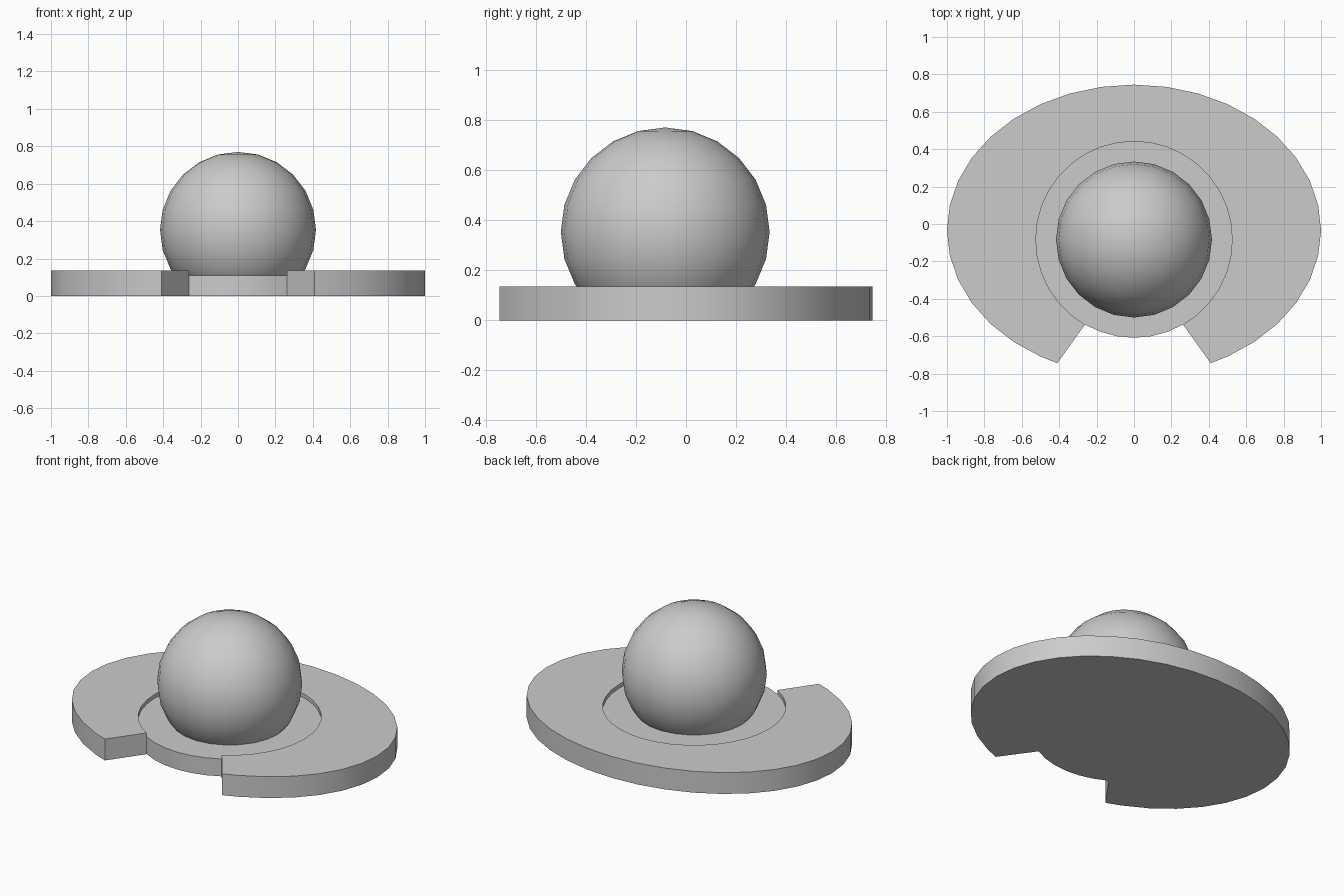
import bpy, bmesh
from math import sin, cos, radians, asin, degrees

if "Cube" in bpy.data.objects:
    bpy.data.objects.remove(bpy.data.objects["Cube"])

DISH_Y, DISH_R = -0.083, 0.525
FLOOR_Z, RIM_Z = 0.11, 0.135


def arc(cy, rx, ry, angles):
    """Points on an ellipse; angles measured from the front (-y), counter-clockwise."""
    return [(rx * sin(radians(a)), cy - ry * cos(radians(a))) for a in angles]


def prism(name, outline, z0, z1):
    bm = bmesh.new()
    face = bm.faces.new([bm.verts.new((x, y, z0)) for x, y in outline])
    top = bmesh.ops.extrude_face_region(bm, geom=[face], use_keep_orig=True)["geom"]
    bmesh.ops.translate(bm, vec=(0, 0, z1 - z0),
                        verts=[g for g in top if isinstance(g, bmesh.types.BMVert)])
    bmesh.ops.recalc_face_normals(bm, faces=bm.faces)
    return finish(name, bm)


def finish(name, bm):
    mesh = bpy.data.meshes.new(name)
    bm.to_mesh(mesh)
    bm.free()
    obj = bpy.data.objects.new(name, mesh)
    bpy.context.collection.objects.link(obj)
    bpy.ops.object.select_all(action='DESELECT')
    obj.select_set(True)
    bpy.context.view_layer.objects.active = obj
    bpy.ops.object.shade_smooth_by_angle(angle=radians(30))
    return obj


# Oval outer edge, open at the front
notch = degrees(asin(0.41))
outer = arc(-0.034, 1.0, 0.779, [notch, *range(30, 331, 10), 360 - notch])

# Base plate, with the dish floor bulging into the front notch
prism("base_plate", outer + arc(DISH_Y, DISH_R, DISH_R, range(-30, 31, 10)), 0, FLOOR_Z)

# Raised C-shaped rim around the dish
prism("raised_rim", outer + arc(DISH_Y, DISH_R, DISH_R, range(330, 29, -10)), FLOOR_Z, RIM_Z)

# Ball sitting in the dish, cut flat where it meets the floor
bm = bmesh.new()
bmesh.ops.create_uvsphere(bm, u_segments=24, v_segments=12, radius=0.417)
bmesh.ops.translate(bm, verts=bm.verts, vec=(0, DISH_Y, 0.353))
bmesh.ops.bisect_plane(bm, geom=bm.verts[:] + bm.edges[:] + bm.faces[:],
                       plane_co=(0, 0, FLOOR_Z), plane_no=(0, 0, 1), clear_inner=True)
finish("ball", bm)
